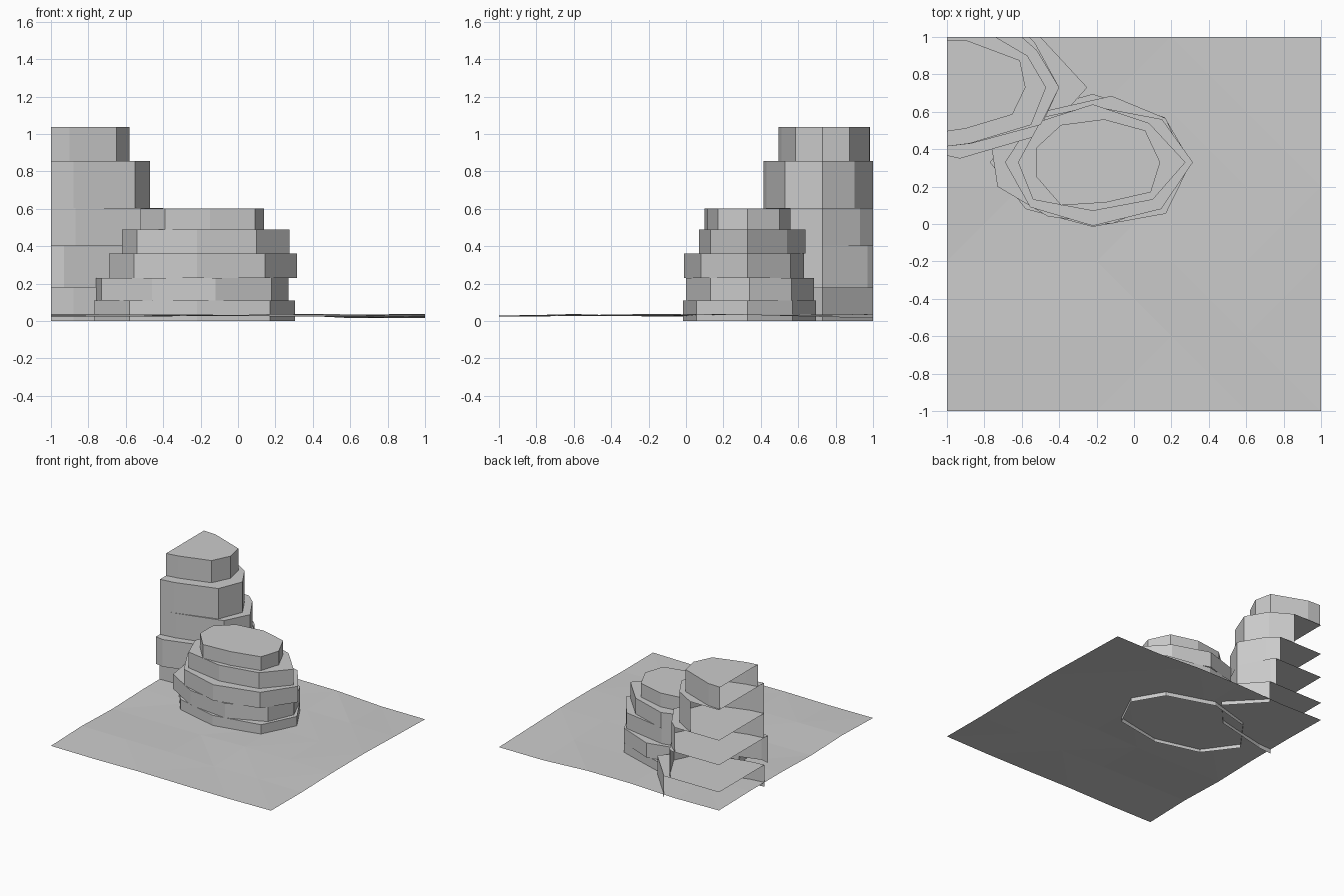
import bpy, bmesh, random

if "Cube" in bpy.data.objects:
    bpy.data.objects.remove(bpy.data.objects["Cube"])

random.seed(4)
stone = bpy.data.materials.new("stone_grey")
stone.diffuse_color = (0.6, 0.6, 0.6, 1)
stone.use_nodes = True
stone.node_tree.nodes["Principled BSDF"].inputs["Base Color"].default_value = stone.diffuse_color


def finish(name, bm):
    mesh = bpy.data.meshes.new(name)
    bm.to_mesh(mesh)
    bm.free()
    mesh.materials.append(stone)
    obj = bpy.data.objects.new(name, mesh)
    bpy.context.collection.objects.link(obj)


def ledge(name, outline, z0, z1, closed=True):
    """Rock band: side walls and a flat cap, no underside.
    An open band has no walls along the tile edges."""
    bm = bmesh.new()
    low = [bm.verts.new((x, y, z0)) for x, y in outline]
    top = [bm.verts.new((x, y, z1)) for x, y in outline]
    n = len(outline)
    for i in range(n if closed else n - 1):
        j = (i + 1) % n
        bm.faces.new((low[i], low[j], top[j], top[i]))
    cap = list(top)
    if not closed and outline[-1][0] > -0.99:
        cap.append(bm.verts.new((-1, 1, z1)))  # cap reaches the tile corner
    bm.faces.new(cap)
    finish(name, bm)


# Gently uneven ground sheet
bm = bmesh.new()
bmesh.ops.create_grid(bm, x_segments=5, y_segments=5, size=1)
for v in bm.verts:
    v.co.z = 0.031 + random.uniform(-0.008, 0.008)
    if v.co.x > 0.5 and v.co.y > 0.9:
        v.co.z = 0.016
bmesh.ops.triangulate(bm, faces=bm.faces[:])
finish("ground", bm)

# Low round outcrop, counter-clockwise outlines from bottom to top
low_levels = [0, 0.11, 0.23, 0.36, 0.49, 0.603]
low_outlines = [
    [(-.77, .33), (-.58, .08), (-.22, -.015), (.17, .055), (.305, .33),
     (.165, .57), (-.22, .695), (-.57, .60)],
    [(-.76, .40), (-.73, .20), (-.46, .04), (-.12, 0), (.18, .13),
     (.27, .34), (.17, .565), (-.12, .685), (-.45, .61)],
    [(-.69, .33), (-.555, .09), (-.22, -.01), (.145, .08), (.315, .33),
     (.15, .56), (-.22, .63), (-.54, .56)],
    [(-.62, .33), (-.54, .13), (-.22, .07), (.10, .13), (.275, .33),
     (.08, .54), (-.22, .64), (-.50, .55)],
    [(-.52, .25), (-.39, .10), (-.15, .115), (.09, .17), (.14, .33),
     (.06, .50), (-.16, .56), (-.39, .53), (-.52, .41)],
]
for i, outline in enumerate(low_outlines):
    ledge(f"low_outcrop_ledge_{i + 1}", outline, low_levels[i], low_levels[i + 1])

# Tall corner outcrop, cut open along the tile's left and back edges
tall_levels = [0, 0.18, 0.403, 0.605, 0.855, 1.037]
tall_outlines = [
    [(-1, .41), (-.88, .42), (-.43, .53), (-.25, .73), (-.50, 1)],
    [(-1, .365), (-.93, .35), (-.52, .47), (-.40, .73), (-.53, .97), (-.56, 1)],
    [(-1, .415), (-.87, .43), (-.50, .53), (-.40, .73), (-.52, .93), (-.60, 1)],
    [(-1, .415), (-.88, .43), (-.55, .53), (-.47, .73), (-.57, .90), (-.74, 1)],
    [(-1, .495), (-.90, .51), (-.65, .585), (-.58, .73), (-.61, .875),
     (-.89, .98), (-1, .985)],
]
for i, outline in enumerate(tall_outlines):
    ledge(f"tall_outcrop_ledge_{i + 1}", outline, tall_levels[i],
          tall_levels[i + 1], closed=False)
